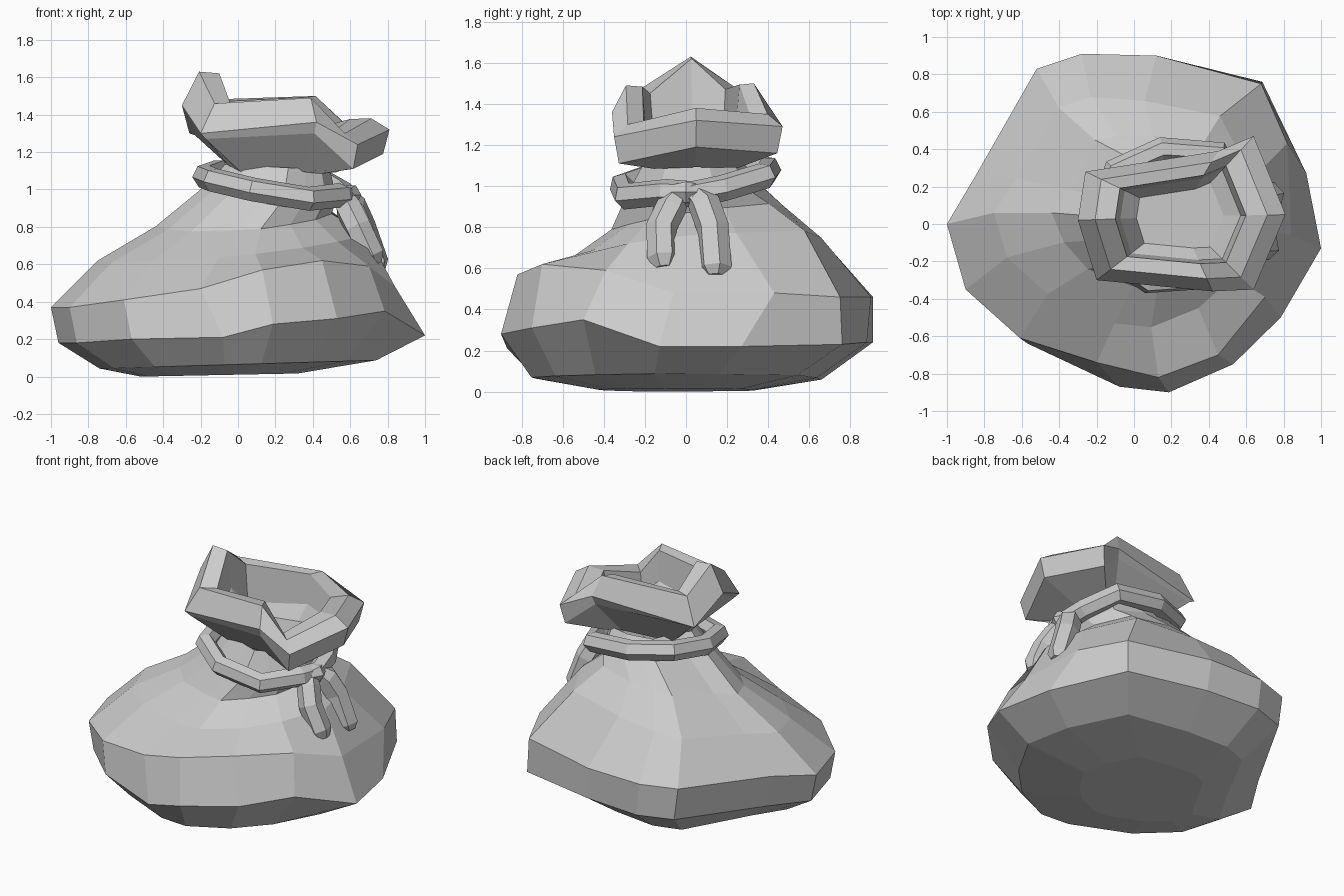
import bpy, bmesh
from mathutils import Vector

cube = bpy.data.objects.get("Cube")
if cube:
    bpy.data.objects.remove(cube)

cloth = bpy.data.materials.new("grey_cloth")
cloth.use_nodes = True
GREY = (0.6, 0.6, 0.6, 1)
cloth.diffuse_color = GREY
cloth.node_tree.nodes["Principled BSDF"].inputs["Base Color"].default_value = GREY


def add_object(name, data):
    obj = bpy.data.objects.new(name, data)
    bpy.context.collection.objects.link(obj)
    data.materials.append(cloth)
    return obj


def loft(name, rings, cap_start=False, cap_end=False):
    """Bridge successive rings of points into a flat shaded skin."""
    bm = bmesh.new()
    loops = [[bm.verts.new(p) for p in ring] for ring in rings]
    for a, b in zip(loops, loops[1:]):
        for i in range(len(a)):
            j = (i + 1) % len(a)
            bm.faces.new((a[i], a[j], b[j], b[i]))
    if cap_start:
        bm.faces.new(loops[0][::-1])
    if cap_end:
        bm.faces.new(loops[-1])
    bmesh.ops.recalc_face_normals(bm, faces=bm.faces)
    mesh = bpy.data.meshes.new(name)
    bm.to_mesh(mesh)
    bm.free()
    return add_object(name, mesh)


def tube(name, points, radius, tapers=None, cyclic=False):
    """Six sided cord along a path, stored as a mesh."""
    curve = bpy.data.curves.new(name, "CURVE")
    curve.dimensions = "3D"
    curve.bevel_depth = radius
    curve.bevel_resolution = 1
    curve.use_fill_caps = True
    spline = curve.splines.new("POLY")
    spline.points.add(len(points) - 1)
    for i, p in enumerate(points):
        spline.points[i].co = (*p, 1)
        spline.points[i].radius = tapers[i] if tapers else 1
    spline.use_cyclic_u = cyclic
    spline.use_smooth = False
    helper = bpy.data.objects.new(name + "_path", curve)
    bpy.context.collection.objects.link(helper)
    bpy.context.view_layer.update()
    graph = bpy.context.evaluated_depsgraph_get()
    mesh = bpy.data.meshes.new_from_object(helper.evaluated_get(graph))
    bpy.data.objects.remove(helper)
    mesh.materials.clear()
    mesh.shade_flat()
    return add_object(name, mesh)


# Sack body: one lopsided footprint, rescaled at every level
footprint = [(-1, 0), (-.9, -.35), (-.6, -.64), (-.1, -.87), (.17, -.9), (.52, -.75), (.78, -.5),
             (1, -.13), (.92, .27), (.68, .76), (.12, .88), (-.28, .91), (-.52, .83), (-.83, .27)]
flat = [0] * len(footprint)
belly_low = [.18, .18, .2, .21, .28, .31, .35, .22, .22, .23, .24, .24, .24, .2]
# Upper edge of the belly band, sagging unevenly
belly_high = [(-1, 0, .37), (-.9, -.35, .37), (-.61, -.61, .41), (-.2, -.74, .47), (.13, -.82, .57),
              (.45, -.7, .62), (.7, -.39, .59), (.84, -.06, .48), (.82, .43, .48), (.68, .75, .46),
              (.12, .9, .46), (-.28, .91, .46), (-.52, .83, .46), (-.84, .27, .42)]


def level(cx, cy, sx, sy, z, slope_x=0, slope_y=0, heights=flat, pleat=0):
    ring = []
    for i, (x, y) in enumerate(footprint):
        k = 1 - pleat * (i % 2)
        px, py = cx + x * sx * k, cy + y * sy * k
        ring.append((px, py, z + slope_x * px + slope_y * py + heights[i]))
    return ring


loft("sack_body", [
    level(-.1, -.05, .42, .42, .01, .02),
    level(0, -.05, .74, .78, .065, .03),
    level(.02, 0, .98, 1, 0, heights=belly_low),
    belly_high,
    level(-.03, .06, .72, .68, .69, .1, .08),
    level(.04, .06, .48, .47, .83, .08, .14, pleat=.04),
    level(.18, .04, .37, .37, .99, -.08, .08, pleat=.06),
    level(.22, .04, .29, .27, 1.13, -.05, pleat=.06),
], cap_start=True)

# Rolled collar: corner points of the outer edge, with crest height at each
collar = [(-.3, .02, 1.45, .18), (-.2, -.3, 1.3, .16), (.42, -.36, 1.36, .13), (.64, -.35, 1.24, .06),
          (.81, .05, 1.32, .06), (.64, .47, 1.29, .06), (.45, .39, 1.37, .13), (-.26, .28, 1.3, .18)]
axis = Vector((.24, .04, 0))


def collar_ring(scale, lift, crest=0, blend=1):
    ring = []
    for x, y, z, rise in collar:
        p = axis + (Vector((x, y, 0)) - axis) * scale
        p.z = 1.1 + (z - 1.1) * blend + lift + rise * crest
        ring.append(p)
    return ring


loft("rolled_collar", [
    collar_ring(.5, -.03, blend=.1),
    collar_ring(.94, -.19, crest=1),
    collar_ring(1, 0),
    collar_ring(.83, 0, crest=1),
    collar_ring(.63, 0, crest=.95),
    collar_ring(.58, -.08),
    collar_ring(.42, .03, blend=.2),
], cap_end=True)

# Cord tied round the neck
tube("neck_cord", [(-.18, .05, 1.07), (-.13, -.17, 1.05), (.08, -.31, 1.0), (.38, -.29, .95),
                   (.55, -.1, .97), (.58, .03, .96), (.55, .18, .99), (.45, .38, 1.05),
                   (.15, .4, 1.08), (-.1, .29, 1.1)], .065, cyclic=True)

# Knot and its two hanging ends
tube("cord_knot", [(.58, -.06, .97), (.6, 0, .97), (.58, .07, .97)], .06, [.7, 1, .7])
taper = [.6, 1, 1, 1, .6]
tube("cord_end_right", [(.56, -.02, .98), (.59, -.07, .9), (.64, -.12, .8), (.71, -.115, .65), (.73, -.11, .6)],
     .075, taper)
tube("cord_end_left", [(.56, .03, .98), (.61, .09, .91), (.66, .13, .8), (.73, .145, .6), (.745, .145, .56)],
     .08, taper)
